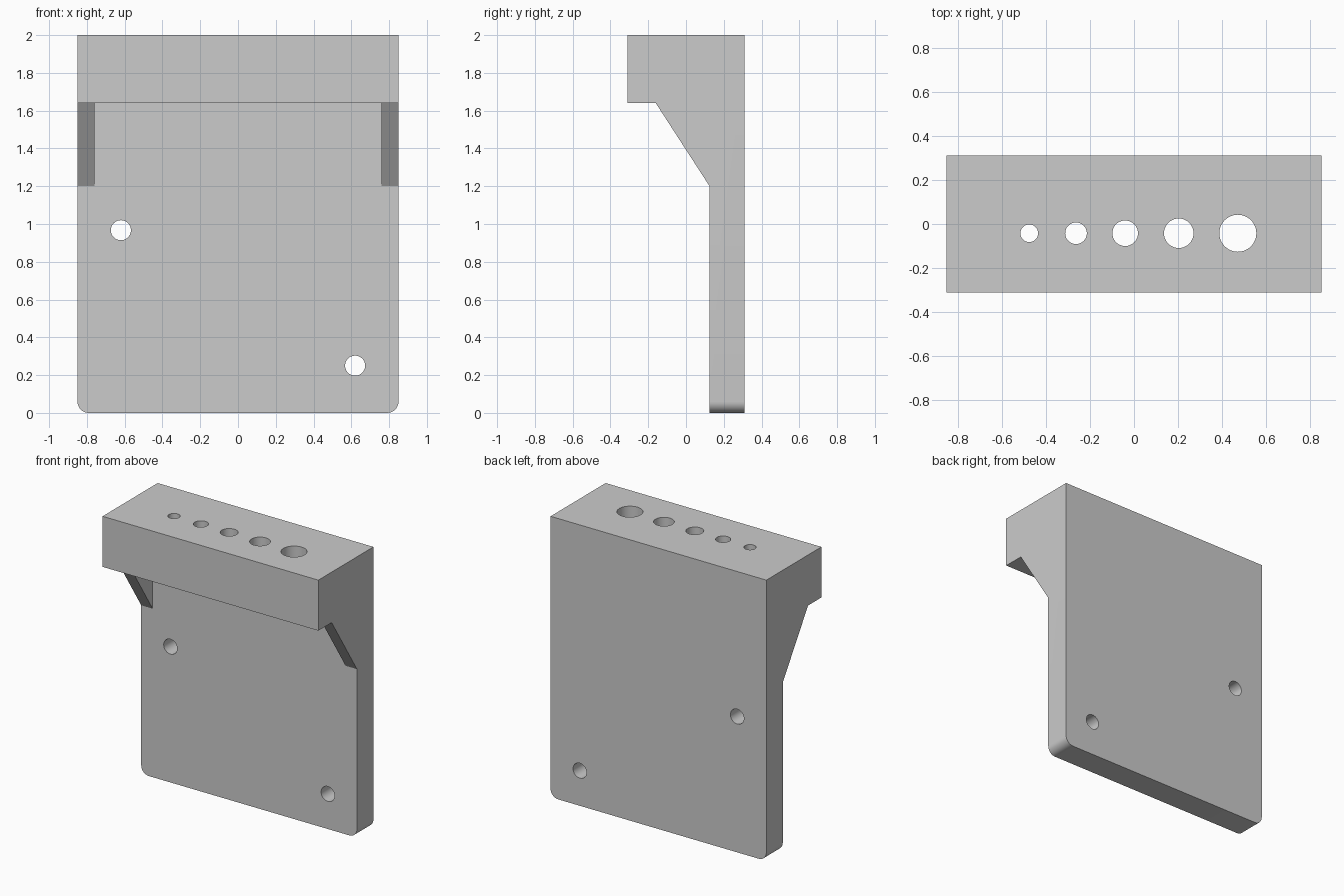
import bpy, bmesh, math
from mathutils import Vector

if "Cube" in bpy.data.objects:
    bpy.data.objects.remove(bpy.data.objects["Cube"])

W = 0.85          # half width
BACK, FACE = 0.31, 0.125   # back and front of the plate
SHELF = 1.64      # underside of the top block


def prism(name, profile, x0, x1, corner=0.0):
    """Extrude a (y, z) profile along x, optionally rounding the bottom corners."""
    bm = bmesh.new()
    face = bm.faces.new([bm.verts.new((x0, y, z)) for y, z in profile])
    ext = bmesh.ops.extrude_face_region(bm, geom=[face])["geom"]
    moved = [v for v in ext if isinstance(v, bmesh.types.BMVert)]
    bmesh.ops.translate(bm, verts=moved, vec=(x1 - x0, 0, 0))
    if corner:
        edges = [e for e in bm.edges
                 if all(abs(v.co.z) < 1e-5 for v in e.verts)
                 and abs(e.verts[0].co.x - e.verts[1].co.x) < 1e-5]
        bmesh.ops.bevel(bm, geom=edges, offset=corner, segments=8,
                        profile=0.5, affect='EDGES')
    bmesh.ops.recalc_face_normals(bm, faces=bm.faces[:])
    mesh = bpy.data.meshes.new(name)
    bm.to_mesh(mesh)
    bm.free()
    ob = bpy.data.objects.new(name, mesh)
    bpy.context.collection.objects.link(ob)
    return ob


def drill(name, loc, radius, depth, rot=(0, 0, 0)):
    bpy.ops.mesh.primitive_cylinder_add(vertices=48, radius=radius, depth=depth,
                                        location=loc, rotation=rot)
    ob = bpy.context.object
    ob.name = name
    return ob


def combine(target, tool, operation):
    """Apply a boolean and discard the tool object."""
    tool.hide_render = True
    mod = target.modifiers.new(tool.name, 'BOOLEAN')
    mod.operation, mod.solver, mod.object = operation, 'EXACT', tool
    bpy.context.view_layer.objects.active = target
    bpy.ops.object.modifier_apply(modifier=mod.name)
    bpy.data.objects.remove(tool)


# Back plate and overhanging top block
holder = prism("wall_tool_holder",
               [(BACK, 0), (FACE, 0), (FACE, SHELF), (-0.31, SHELF), (-0.31, 2), (BACK, 2)],
               -W, W, corner=0.06)

# Side gussets, sunk into the plate and block
gusset = [(FACE, 1.20), (-0.16, SHELF), (-0.16, 1.75), (0.2, 1.75), (0.2, 1.20)]
for side in (-1, 1):
    combine(holder, prism("gusset", gusset, side * 0.76, side * W), 'UNION')

# Graduated tool holes through the top block
for x, r in ((-0.475, 0.04), (-0.263, 0.049), (-0.04, 0.058), (0.203, 0.067), (0.471, 0.084)):
    combine(holder, drill("tool_hole", (x, -0.042, 1.82), r, 0.6), 'DIFFERENCE')

# Screw holes through the plate
for x, z in ((-0.62, 0.967), (0.62, 0.25)):
    combine(holder, drill("screw_hole", (x, 0.22, z), 0.053, 0.5, (math.pi / 2, 0, 0)),
            'DIFFERENCE')

bpy.ops.object.select_all(action='DESELECT')
holder.select_set(True)
bpy.context.view_layer.objects.active = holder
bpy.ops.object.shade_smooth_by_angle(angle=math.radians(30))
